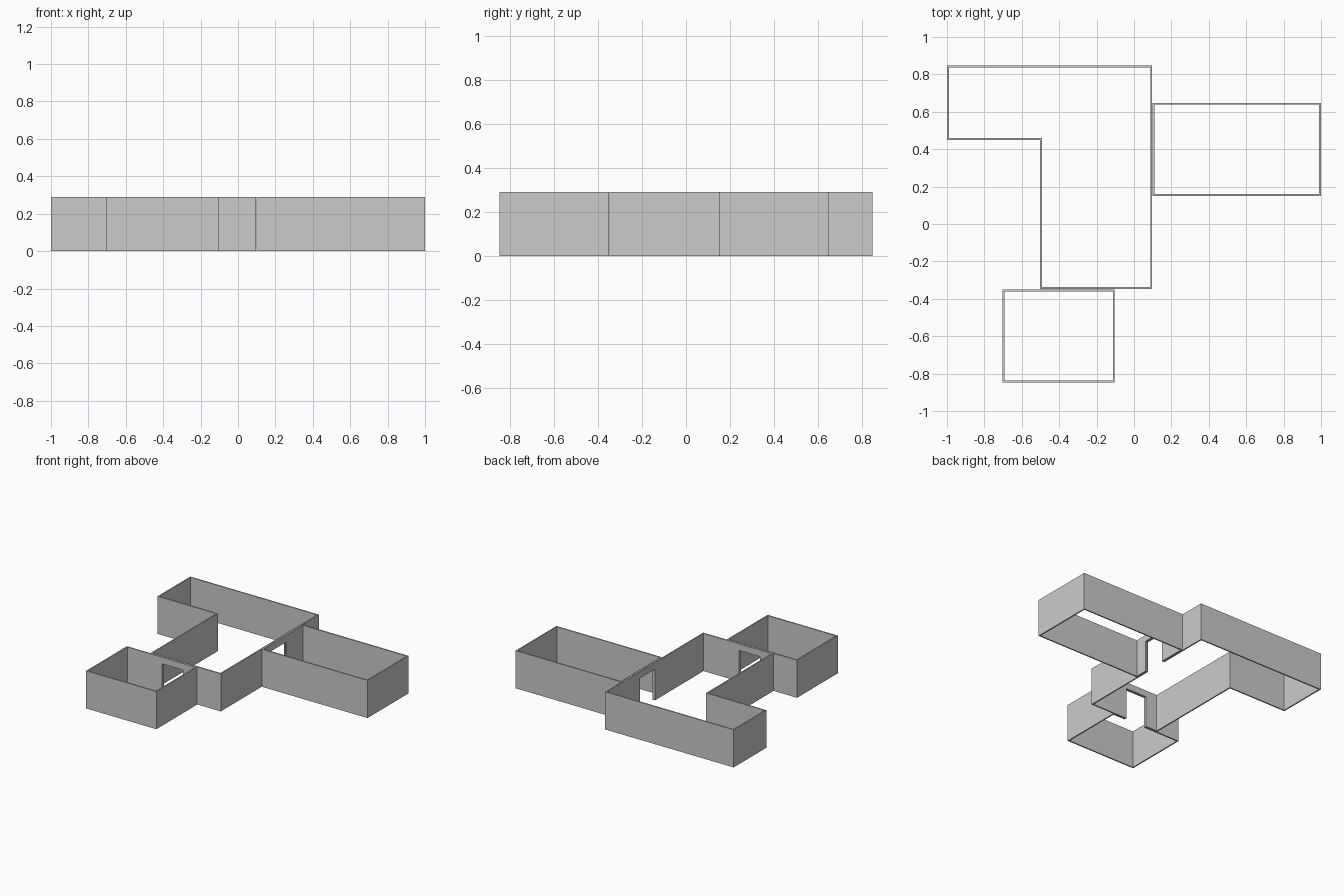
import bpy, bmesh
from mathutils import Vector

if "Cube" in bpy.data.objects:
    bpy.data.objects.remove(bpy.data.objects["Cube"])

H = 0.29       # wall height
T = 0.01       # wall thickness
DOOR_H = 0.24  # doorway height


def room(name, outline):
    """Thin walls standing inside a counter-clockwise, right-angled outline."""
    pts = [Vector(p) for p in outline]
    n = len(pts)
    inner = []
    for i, p in enumerate(pts):
        a = (p - pts[i - 1]).normalized()
        b = (pts[(i + 1) % n] - p).normalized()
        inner.append(p + T * (Vector((-a.y, a.x)) + Vector((-b.y, b.x))))
    bm = bmesh.new()
    o = [bm.verts.new((p.x, p.y, 0)) for p in pts]
    k = [bm.verts.new((p.x, p.y, 0)) for p in inner]
    faces = [bm.faces.new((o[i], k[i], k[(i + 1) % n], o[(i + 1) % n])) for i in range(n)]
    ext = bmesh.ops.extrude_face_region(bm, geom=faces, use_keep_orig=True)
    top = [g for g in ext["geom"] if isinstance(g, bmesh.types.BMVert)]
    bmesh.ops.translate(bm, verts=top, vec=(0, 0, H))
    bmesh.ops.recalc_face_normals(bm, faces=bm.faces)
    me = bpy.data.meshes.new(name)
    bm.to_mesh(me)
    bm.free()
    ob = bpy.data.objects.new(name, me)
    bpy.context.collection.objects.link(ob)
    return ob


def rect(x0, y0, x1, y1):
    return [(x0, y0), (x1, y0), (x1, y1), (x0, y1)]


def doorway(rooms, x0, y0, x1, y1):
    """Cut one opening, down to the floor, through the given rooms."""
    bpy.ops.mesh.primitive_cube_add(
        size=1, location=((x0 + x1) / 2, (y0 + y1) / 2, (DOOR_H - 0.1) / 2))
    cutter = bpy.context.object
    cutter.scale = (x1 - x0, y1 - y0, DOOR_H + 0.1)
    cutter.hide_render = True
    for ob in rooms:
        mod = ob.modifiers.new("doorway", 'BOOLEAN')
        mod.operation = 'DIFFERENCE'
        mod.solver = 'EXACT'
        mod.object = cutter
        bpy.context.view_layer.objects.active = ob
        bpy.ops.object.modifier_apply(modifier=mod.name)
    bpy.data.objects.remove(cutter)


# L-shaped main room
main_room = room("main_room_walls", [
    (-1, 0.449), (-0.502, 0.449), (-0.502, -0.348), (0.097, -0.348),
    (0.097, 0.847), (-1, 0.847)])

# Side rooms
east_room = room("east_room_walls", rect(0.099, 0.15, 1, 0.648))
south_room = room("south_room_walls", rect(-0.702, -0.847, -0.103, -0.35))

# Doorways through the paired walls
doorway([main_room, east_room], 0.06, 0.255, 0.14, 0.435)
doorway([main_room, south_room], -0.395, -0.39, -0.215, -0.31)
